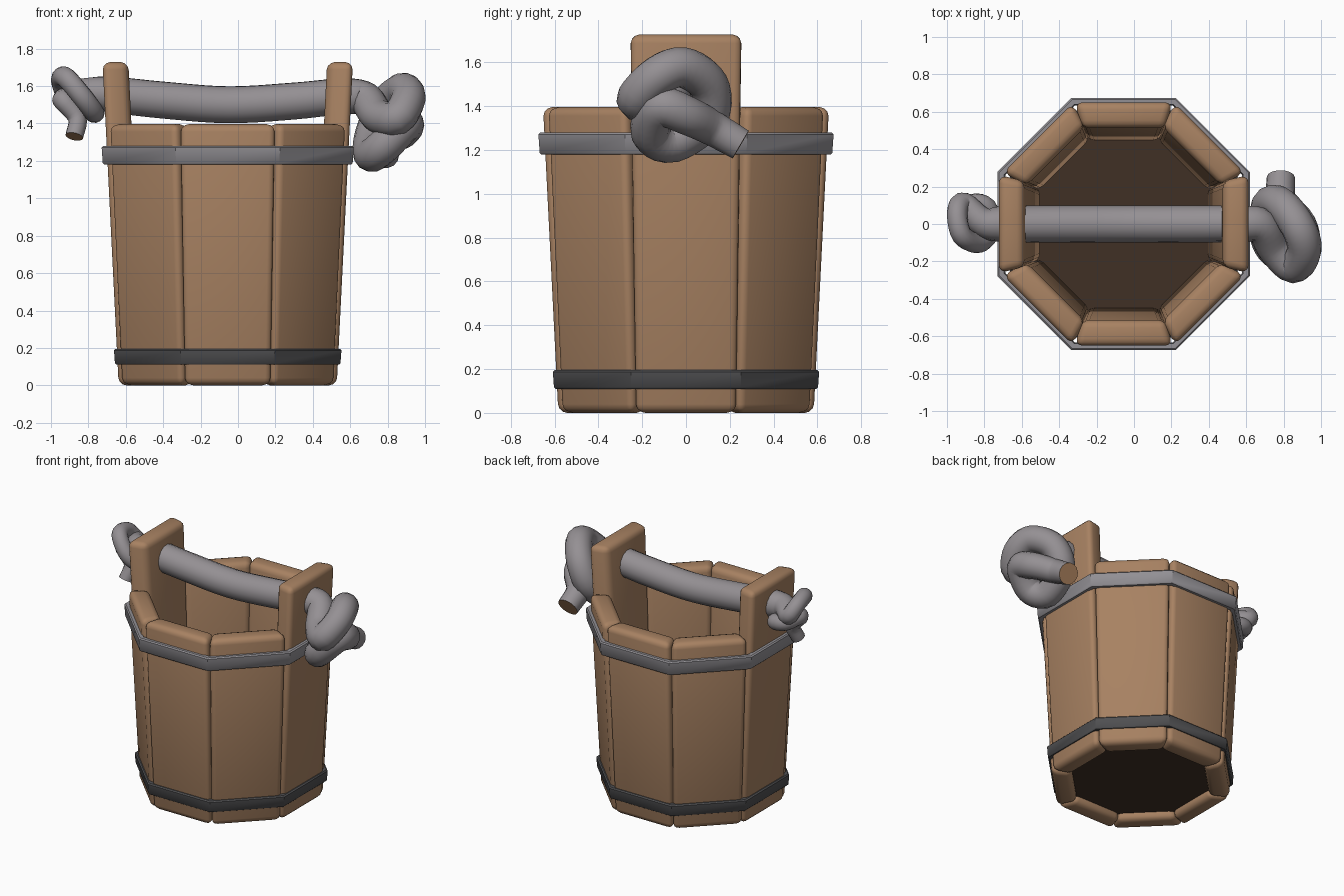
import bpy, bmesh, math
from mathutils import Vector, Matrix

if "Cube" in bpy.data.objects:
    bpy.data.objects.remove(bpy.data.objects["Cube"])

CX = -0.055                       # bucket axis in x
T8 = math.tan(math.pi / 8)


def mat(name, rgb):
    m = bpy.data.materials.new(name)
    m.diffuse_color = (*rgb, 1)
    m.use_nodes = True
    m.node_tree.nodes["Principled BSDF"].inputs["Base Color"].default_value = m.diffuse_color
    return m


WOOD = mat("wood", (0.39, 0.222, 0.122))
DARK = mat("dark_wood", (0.05, 0.029, 0.018))
ROPE = mat("rope_grey", (0.30, 0.28, 0.295))
STEEL = mat("light_band", (0.29, 0.28, 0.30))
IRON = mat("dark_band", (0.08, 0.08, 0.084))
TIP = mat("rope_tip", (0.42, 0.23, 0.115))


def finish(bm, name, mats, angle=40):
    bmesh.ops.recalc_face_normals(bm, faces=bm.faces)
    me = bpy.data.meshes.new(name)
    bm.to_mesh(me)
    bm.free()
    ob = bpy.data.objects.new(name, me)
    bpy.context.collection.objects.link(ob)
    for m in mats:
        me.materials.append(m)
    bpy.ops.object.select_all(action='DESELECT')
    ob.select_set(True)
    bpy.context.view_layer.objects.active = ob
    bpy.ops.object.shade_smooth_by_angle(angle=math.radians(angle))
    return ob


def loft(bm, rings):
    """Bridge closed rings of points; return the vertex rings."""
    vs = [[bm.verts.new(p) for p in r] for r in rings]
    n = len(vs[0])
    for a, b in zip(vs, vs[1:]):
        for i in range(n):
            bm.faces.new((a[i], a[(i + 1) % n], b[(i + 1) % n], b[i]))
    return vs


def octagon(apothem, z):
    r = apothem / math.cos(math.pi / 8)
    return [(CX + r * math.cos(math.pi * (k + 0.5) / 4),
             r * math.sin(math.pi * (k + 0.5) / 4), z) for k in range(8)]


# Staves: tapered wedge boards with rounded edges, two tall ones hold the rope
def stave(name, k, top):
    bm = bmesh.new()
    rings = []
    for z in (0.0, top):
        ro = 0.583 + 0.05 * z
        ri = ro - 0.138
        wo, wi = [min(r * T8 * 0.995, 0.262) for r in (ro, ri)]
        wi += 0.012                # backs touch, closing the joints
        rings.append([(ro, -wo, z), (ro, wo, z), (ri, wi, z), (ri, -wi, z)])
    v = loft(bm, rings)
    bm.faces.new(v[0])
    bm.faces.new(v[1])
    bmesh.ops.bevel(bm, geom=bm.edges[:], offset=0.04, segments=3,
                    profile=0.5, affect='EDGES', clamp_overlap=True)
    bm.transform(Matrix.Translation((CX, 0, 0)) @ Matrix.Rotation(k * math.pi / 4, 4, 'Z'))
    finish(bm, name, [WOOD], 60)


for k in range(8):
    tall = k in (0, 4)
    stave(("handle_stave_" if tall else "stave_") + str(k), k, 1.728 if tall else 1.396)


# Metal bands
def band(name, z0, z1, a0, a1, m):
    bm = bmesh.new()
    t = 0.035
    c = 0.008                      # small chamfer on the outer rims
    loft(bm, [octagon(a0 - t, z0), octagon(a0 - c, z0), octagon(a0, z0 + c),
              octagon(a1, z1 - c), octagon(a1 - c, z1), octagon(a1 - t, z1),
              octagon(a0 - t, z0)])
    bmesh.ops.remove_doubles(bm, verts=bm.verts, dist=1e-5)
    finish(bm, name, [m], 44)


band("upper_band", 1.18, 1.28, 0.668, 0.674, STEEL)
band("lower_band", 0.11, 0.195, 0.603, 0.608, IRON)

# Floor planks: octagon slab cut into three touching boards
for i, (x0, x1) in enumerate([(-0.7, -0.22), (-0.22, 0.12), (0.12, 0.7)]):
    bm = bmesh.new()
    v = loft(bm, [octagon(0.50, 0.05), octagon(0.50, 0.1)])
    bm.faces.new(v[0])
    bm.faces.new(v[1])
    for x, n in ((x0, -1), (x1, 1)):
        bmesh.ops.bisect_plane(bm, geom=bm.verts[:] + bm.edges[:] + bm.faces[:],
                               plane_co=(x, 0, 0), plane_no=(n, 0, 0), clear_outer=True)
        bmesh.ops.holes_fill(bm, edges=[e for e in bm.edges if e.is_boundary])
    finish(bm, "floor_plank_%d" % i, [DARK], 30)


# Rope: tube along a smooth path, points are (x, y, z, radius)
def tube(name, pts, steps=5, sides=14):
    P = [Vector(p) for p in pts]
    P = [2 * P[0] - P[1]] + P + [2 * P[-1] - P[-2]]
    path = []
    for a, b, c, d in zip(P, P[1:], P[2:], P[3:]):
        for s in range(steps):
            t = s / steps
            path.append(0.5 * (2 * b + (c - a) * t + (2 * a - 5 * b + 4 * c - d) * t * t
                               + (3 * b - a - 3 * c + d) * t ** 3))
    path.append(P[-2])
    pos = [p.to_3d() for p in path]
    up = Vector((1, 0, 0))
    rings = []
    for i, p in enumerate(pos):
        tan = (pos[min(i + 1, len(pos) - 1)] - pos[max(i - 1, 0)]).normalized()
        up = (up - tan * up.dot(tan)).normalized()
        side = tan.cross(up)
        r = path[i][3]
        rings.append([p + r * (math.cos(2 * math.pi * j / sides) * up
                               + math.sin(2 * math.pi * j / sides) * side)
                      for j in range(sides)])
    bm = bmesh.new()
    v = loft(bm, rings)
    for ring in (v[0], v[-1]):
        bm.faces.new(ring).material_index = 1
    finish(bm, name, [ROPE, TIP], 50)


left_knot = [(-0.875, -.055, 1.33, .048), (-0.86, -.01, 1.43, .05), (-0.94, 0.01, 1.53, .055),
             (-0.88, .1, 1.5, .055), (-0.79, .09, 1.48, .055), (-0.77, -.03, 1.46, .055),
             (-0.83, -.1, 1.54, .055), (-0.92, -.06, 1.645, .055), (-0.945, .06, 1.63, .055),
             (-0.91, .11, 1.56, .06), (-0.81, 0.01, 1.565, .08)]
span = [(-0.68, 0, 1.555, .097), (-0.4, 0, 1.525, .1), (-0.05, 0, 1.5, .1),
        (0.3, 0, 1.52, .1), (0.56, 0, 1.545, .097)]
right_knot = [(0.68, -.01, 1.53, .093), (0.75, -.13, 1.44, .093), (0.85, -.225, 1.43, .093),
              (0.91, -.14, 1.53, .093), (0.88, -.02, 1.578, .093), (0.79, .1, 1.5, .093),
              (0.72, .1, 1.35, .093), (0.71, -.06, 1.235, .093), (0.78, -.16, 1.28, .093),
              (0.895, -.12, 1.395, .093), (0.885, .0, 1.36, .09), (0.79, .12, 1.3, .082),
              (0.785, .25, 1.225, .075)]
tube("rope_handle", left_knot + span + right_knot)
